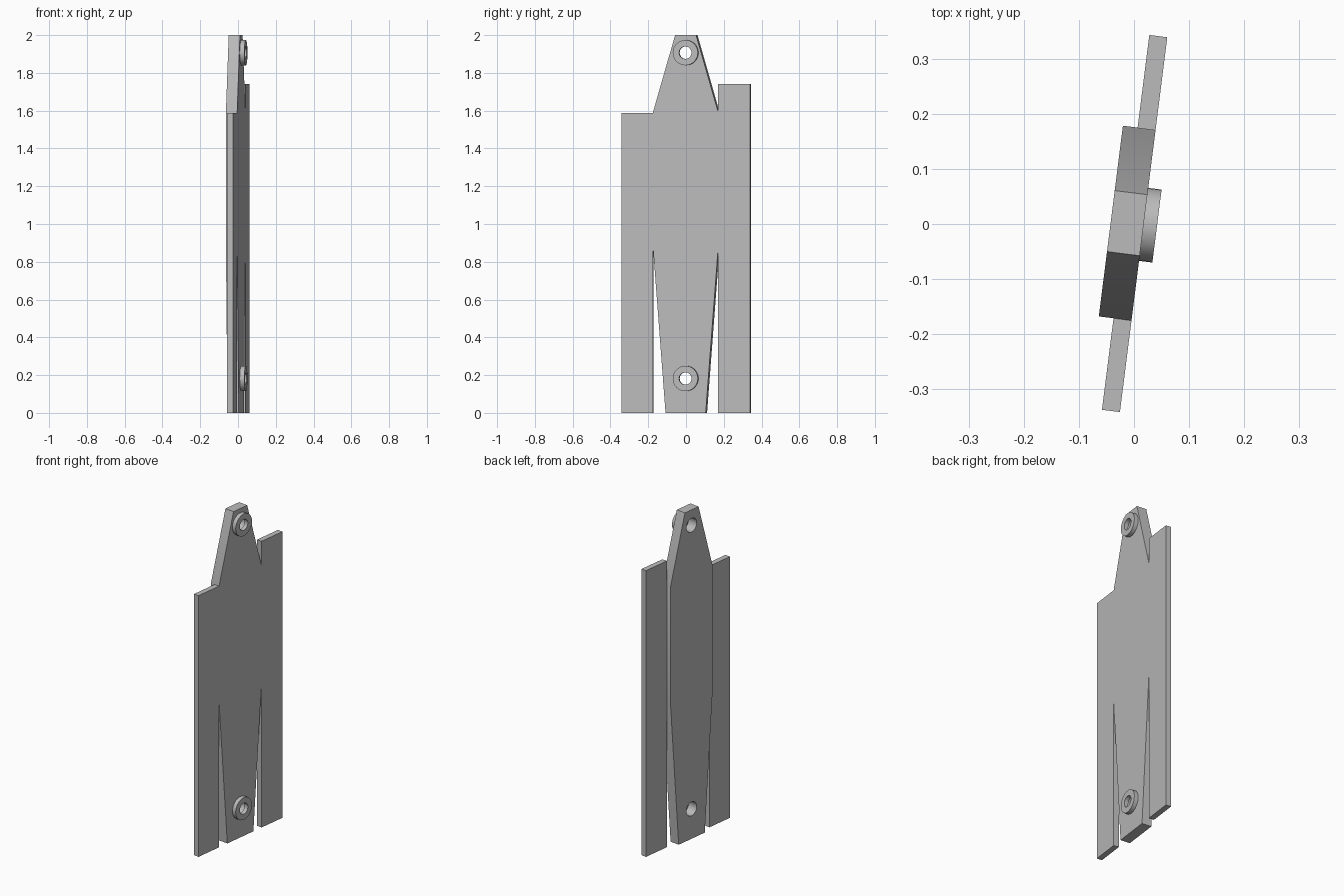
import bpy, bmesh, math
from mathutils import Matrix, Vector

if "Cube" in bpy.data.objects:
    bpy.data.objects.remove(bpy.data.objects["Cube"])

TILT = math.radians(7.2)
ACROSS = Vector((math.sin(TILT), math.cos(TILT), 0))    # width of the panel
OUT = Vector((math.cos(TILT), -math.sin(TILT), 0))      # direction the bosses point
FRAME = Matrix((ACROSS, Vector((0, 0, 1)), OUT)).transposed().to_4x4()

grey = bpy.data.materials.new("plain_grey")
grey.diffuse_color = (0.5, 0.5, 0.5, 1)
grey.use_nodes = True
grey.node_tree.nodes["Principled BSDF"].inputs["Base Color"].default_value = grey.diffuse_color


def circle(z, radius, n=32):
    return [(0.0015 + radius * math.cos(2 * math.pi * i / n),
             z + radius * math.sin(2 * math.pi * i / n)) for i in range(n)]


def slab(name, loops, back, front):
    """Extrude closed outlines (first is outer, the rest are holes)."""
    curve = bpy.data.curves.new(name, 'CURVE')
    curve.dimensions = '2D'
    curve.fill_mode = 'BOTH'
    curve.extrude = (front - back) / 2
    for loop in loops:
        spline = curve.splines.new('POLY')
        spline.points.add(len(loop) - 1)
        for point, (a, b) in zip(spline.points, loop):
            point.co = (a, b, 0, 1)
        spline.use_cyclic_u = True
    source = bpy.data.objects.new(name + "_outline", curve)
    bpy.context.collection.objects.link(source)
    deps = bpy.context.evaluated_depsgraph_get()
    mesh = bpy.data.meshes.new_from_object(source.evaluated_get(deps))
    bpy.data.objects.remove(source)

    bm = bmesh.new()
    bm.from_mesh(mesh)
    bmesh.ops.remove_doubles(bm, verts=bm.verts, dist=1e-5)
    bmesh.ops.dissolve_degenerate(bm, edges=bm.edges, dist=1e-6)
    bmesh.ops.recalc_face_normals(bm, faces=bm.faces)
    bmesh.ops.transform(bm, verts=bm.verts,
                        matrix=FRAME @ Matrix.Translation((0, 0, (front + back) / 2)))
    bm.to_mesh(mesh)
    bm.free()
    mesh.materials.clear()
    mesh.materials.append(grey)
    obj = bpy.data.objects.new(name, mesh)
    bpy.context.collection.objects.link(obj)
    bpy.ops.object.select_all(action='DESELECT')
    obj.select_set(True)
    bpy.context.view_layer.objects.active = obj
    bpy.ops.object.shade_smooth_by_angle(angle=math.radians(30))
    return obj


def rect(a0, a1, top):
    return [(a0, 0), (a1, 0), (a1, top), (a0, top)]


FACE = 0.0175            # shared face plane of the panel and side boards
HOLES = (0.182, 1.907)   # heights of the mounting holes

# tapered centre panel with two holes
half = [(0.107, 0), (0.175, 0.89), (0.175, 1.588), (0.056, 2.0)]
outline = half + [(-a, z) for a, z in reversed(half)]
slab("centre_panel", [outline] + [circle(z, 0.042) for z in HOLES], -0.0425, FACE)

# side boards, one taller than the other
slab("short_side_board", [rect(-0.343, -0.175, 1.588)], -0.0155, FACE)
slab("tall_side_board", [rect(0.174, 0.345, 1.74)], -0.0155, FACE)

# ring bosses around the holes
for name, z in zip(("lower_ring", "upper_ring"), HOLES):
    slab(name, [circle(z, 0.067), circle(z, 0.033)], FACE, 0.042)
